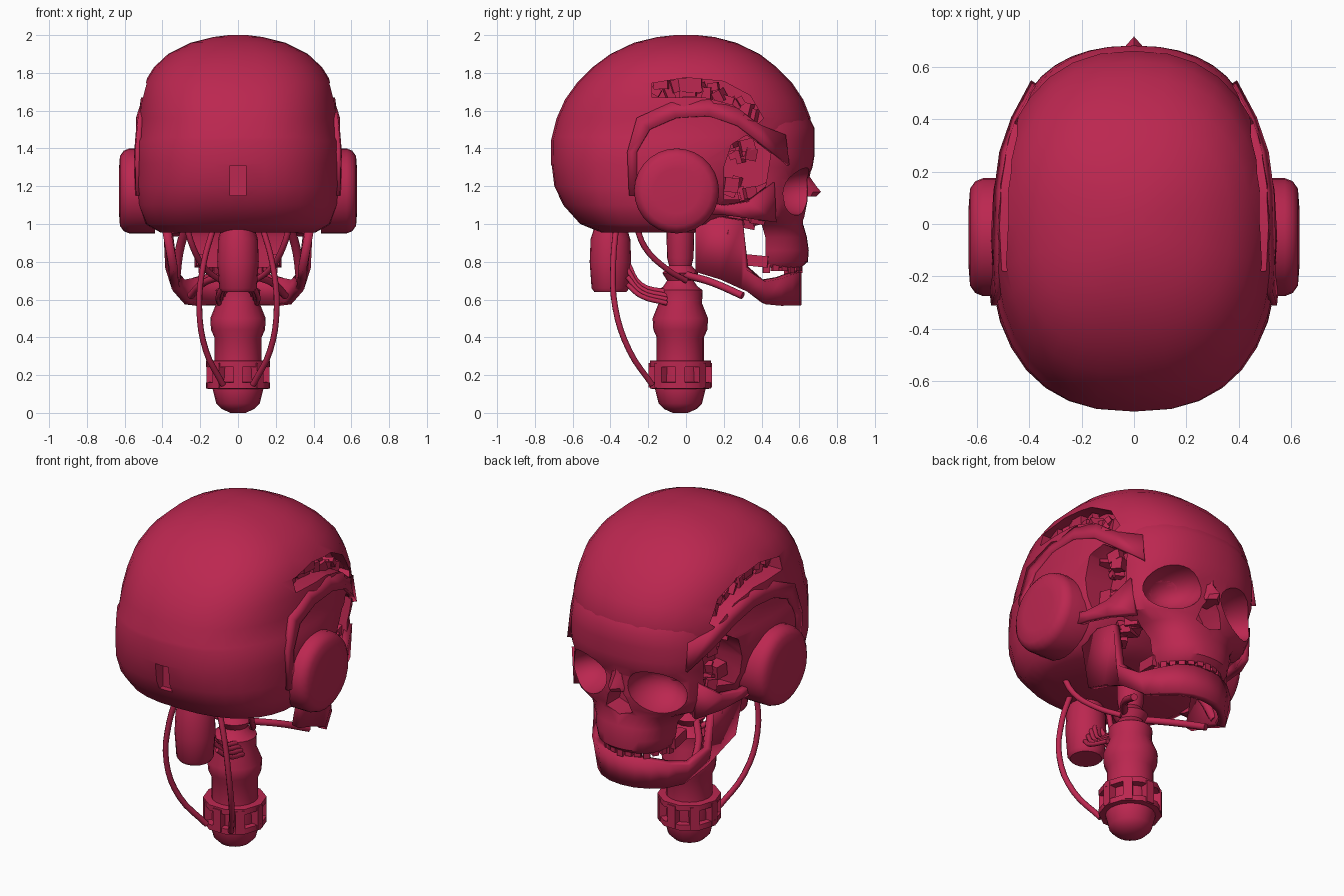
import bpy, bmesh, math, random
from mathutils import Matrix

if "Cube" in bpy.data.objects:
    bpy.data.objects.remove(bpy.data.objects["Cube"])

random.seed(4)
mat = bpy.data.materials.new("crimson")
mat.diffuse_color = (0.5, 0.02, 0.08, 1)
mat.use_nodes = True
mat.node_tree.nodes["Principled BSDF"].inputs["Base Color"].default_value = mat.diffuse_color


def mesh(name, verts, faces, mirrored=False):
    bm = bmesh.new()
    vs = [bm.verts.new(v) for v in verts]
    for f in faces:
        bm.faces.new([vs[i] for i in f])
    bmesh.ops.recalc_face_normals(bm, faces=bm.faces)
    return finish(name, bm, mirrored)


def finish(name, bm, mirrored=False):
    me = bpy.data.meshes.new(name)
    bm.to_mesh(me)
    bm.free()
    ob = bpy.data.objects.new(name, me)
    bpy.context.collection.objects.link(ob)
    me.materials.append(mat)
    if mirrored:
        ob.modifiers.new("mirror", 'MIRROR')
    return ob


def smooth(ob, angle=35):
    bpy.ops.object.select_all(action='DESELECT')
    ob.select_set(True)
    bpy.context.view_layer.objects.active = ob
    bpy.ops.object.shade_smooth_by_angle(angle=math.radians(angle))
    return ob


def loft(name, rings, mirrored=False):
    n = len(rings[0])
    faces = [(a * n + i, a * n + (i + 1) % n, (a + 1) * n + (i + 1) % n, (a + 1) * n + i)
             for a in range(len(rings) - 1) for i in range(n)]
    faces += [tuple(range(n)), tuple(range((len(rings) - 1) * n, len(rings) * n))]
    return mesh(name, [p for r in rings for p in r], faces, mirrored)


def prism(name, yz, x0, x1, mirrored=True):
    return loft(name, [[(x, y, z) for y, z in yz] for x in (x0, x1)], mirrored)


def strip(name, a, b, thick):
    n = len(a)
    ob = mesh(name, a + b, [(i, i + 1, n + i + 1, n + i) for i in range(n - 1)], True)
    m = ob.modifiers.new("solid", 'SOLIDIFY')
    m.thickness, m.offset = thick, 0
    return smooth(ob)


def boxes(name, items, mirrored=False):
    bm = bmesh.new()
    for loc, size, rot in items:
        bmesh.ops.create_cube(bm, size=1, matrix=Matrix.Translation(loc)
                              @ Matrix.Rotation(rot[0], 4, 'X') @ Matrix.Rotation(rot[1], 4, 'Z')
                              @ Matrix.Diagonal((*size, 1)))
    return finish(name, bm, mirrored)


def tube(name, pts, r):
    for s in (1, -1):
        cu = bpy.data.curves.new(name, 'CURVE')
        cu.dimensions = '3D'
        cu.bevel_depth, cu.bevel_resolution, cu.resolution_u = r, 2, 4
        cu.use_fill_caps = True
        sp = cu.splines.new('BEZIER')
        sp.bezier_points.add(len(pts) - 1)
        for bp, p in zip(sp.bezier_points, pts):
            bp.co = (p[0] * s, p[1], p[2])
            bp.handle_left_type = bp.handle_right_type = 'AUTO'
        cu.materials.append(mat)
        bpy.context.collection.objects.link(bpy.data.objects.new(name, cu))


def cut(ob, cutter):
    m = ob.modifiers.new("cut", 'BOOLEAN')
    m.operation, m.object, m.solver = 'DIFFERENCE', cutter, 'EXACT'
    bpy.context.view_layer.objects.active = ob
    bpy.ops.object.modifier_apply(modifier=m.name)


def spow(v, e):
    return math.copysign(abs(v) ** e, v)


def egg(z, yb, yf, hw, n=32):
    # rounder at the face side than at the back
    c, h, pts = (yb + yf) / 2, (yf - yb) / 2, []
    for i in range(n):
        s, k = math.sin(2 * math.pi * i / n), math.cos(2 * math.pi * i / n)
        e = .86 if s > 0 else .82
        pts.append((hw * spow(k, e), c + h * spow(s, e), z))
    return pts


def half(z, yb, yf, hw, n=18, e=.88):
    return [(hw * spow(math.cos(t), e), yb + (yf - yb) * abs(math.sin(t)) ** e, z)
            for t in (math.pi * i / n for i in range(n + 1))]


# cranium: z, back y, front y, half width
cranium = loft("cranium", [egg(*r) for r in (
    (.955, -.45, .12, .41), (1.0, -.56, .25, .49), (1.1, -.65, .38, .53), (1.2, -.70, .50, .545),
    (1.32, -.715, .56, .545), (1.44, -.715, .64, .545), (1.46, -.71, .655, .535), (1.56, -.685, .66, .53),
    (1.66, -.64, .62, .515), (1.75, -.575, .56, .495), (1.83, -.495, .48, .445), (1.9, -.40, .39, .37),
    (1.96, -.275, .265, .25), (1.99, -.15, .15, .13), (2.0, -.06, .06, .05))])

# face: brow, cheeks and upper jaw
face = loft("face", [half(*r) for r in (
    (.77, .42, .61, .19), (.80, .42, .645, .215), (.86, .42, .65, .23), (.93, .42, .64, .24), (1.0, .40, .62, .29),
    (1.04, .36, .63, .39), (1.12, .34, .645, .43), (1.24, .34, .645, .425), (1.30, .34, .67, .435),
    (1.36, .32, .68, .445), (1.44, .30, .68, .45), (1.51, .28, .68, .44), (1.56, .2, .655, .45), (1.64, .1, .61, .44))])

# openings
slot = prism("slot_cutter", [(-.18, 1.67), (.1, 1.67), (.25, 1.63), (.38, 1.53), (.41, 1.56),
                             (.34, 1.68), (.2, 1.755), (0, 1.775), (-.18, 1.745)], .36, .8)
temple = prism("temple_cutter", [(.2, 1.13), (.2, 1.3), (.24, 1.42), (.32, 1.47), (.45, 1.38), (.41, 1.13)], .33, .8)
bm = bmesh.new()
bmesh.ops.create_uvsphere(bm, u_segments=24, v_segments=14, radius=1, matrix=Matrix.Translation((.235, .63, 1.17))
                          @ Matrix.Rotation(.25, 4, 'Y') @ Matrix.Diagonal((.17, .2, .125, 1)))
eyes = finish("eye_cutter", bm, True)
nose_hole = loft("nose_cutter", [[(0, y, 1.19), (.06, y, 1.10), (.085, y, 1.02), (0, y, .99), (-.085, y, 1.02),
                                  (-.06, y, 1.10)] for y in (.5, .9)])
nape = boxes("nape_cutter", [((0, -.7, 1.23), (.085, .12, .16), (0, 0))])
for ob, cs in ((cranium, (slot, temple, eyes, nape)), (face, (slot, temple, eyes, nose_hole))):
    for c in cs:
        cut(ob, c)
    smooth(ob, 40)
for c in (slot, temple, eyes, nose_hole, nape):
    bpy.data.objects.remove(c)

# nasal bone
smooth(loft("nasal_bone", [[(-w, .57, z), (-w * .5, (y + .59) / 2 + .02, z), (0, y, z), (w * .5, (y + .59) / 2 + .02, z),
                            (w, .57, z)] for z, w, y in ((1.33, .08, .67), (1.25, .06, .655), (1.20, .065, .69),
                                                         (1.17, .075, .715), (1.145, .08, .69))]))

# raised strap over the ear, cheek arch
strip("ear_strap",
      [(.525, -.30, 1.15), (.53, -.31, 1.38), (.515, -.26, 1.56), (.50, -.08, 1.64), (.495, .12, 1.655),
       (.475, .27, 1.61), (.44, .39, 1.52), (.37, .52, 1.47)],
      [(.53, -.26, 1.15), (.535, -.26, 1.38), (.525, -.19, 1.5), (.525, -.05, 1.56), (.52, .12, 1.57),
       (.50, .27, 1.52), (.455, .40, 1.42), (.38, .54, 1.31)], .03)
strip("cheek_arch", [(.51, .06, 1.13), (.49, .20, 1.10), (.455, .33, 1.12), (.40, .46, 1.22)],
      [(.50, .06, 1.06), (.48, .20, 1.05), (.45, .33, 1.03), (.38, .47, 1.01)], .04)

# ear covers
def disc(x, r):
    return [(x, -.05 + r * math.cos(t), 1.175 + r * math.sin(t)) for t in (2 * math.pi * i / 28 for i in range(28))]
smooth(loft("ear_cover", [disc(.44, .225), disc(.575, .225), disc(.605, .213), disc(.625, .185), disc(.63, .12)], True), 50)

# lower jaw: x, y, low z, high z
jaw = ((.385, .05, .75, 1.0), (.385, .18, .71, 1.04), (.375, .30, .66, 1.02), (.365, .32, .65, .77),
       (.30, .41, .58, .70), (.235, .49, .57, .715), (.165, .545, .57, .735), (.085, .578, .57, .745),
       (0, .588, .57, .745))
strip("lower_jaw", [(x * .88, y, a) for x, y, a, b in jaw], [(x, y, b) for x, y, a, b in jaw], .045)

# teeth
teeth = []
for i in range(13):
    t = math.pi * (i + .5) / 13
    p = (.19 * math.cos(t), .40 + .2 * math.sin(t))
    teeth.append(((*p, .775 if i % 3 else .765), (.035, .035, .05), (0, t)))
    if 2 < i < 10:
        teeth.append(((p[0], p[1] - .01, .745), (.03, .03, .04), (0, t)))
boxes("teeth", teeth)

# machinery behind the openings
parts = []
def rnd(a, b):
    return random.uniform(a, b)
for i in range(16):
    y = -.16 + .034 * i
    z = 1.715 - max(0, y - .12) * .5 - max(0, y - .3) * .6
    parts.append(((.405 - max(0, y - .2) * .25, y, z + rnd(-.025, .025)),
                  [rnd(.03, .09) for _ in range(3)], (rnd(-.6, .6), rnd(-.5, .5))))
for i in range(14):
    parts.append(((rnd(.34, .40), rnd(.22, .40), rnd(1.15, 1.42)),
                  [rnd(.03, .08) for _ in range(3)], (rnd(-.4, .4), rnd(-.5, .5))))
for i in range(6):
    parts.append(((rnd(.28, .35), rnd(.2, .42), rnd(.96, 1.04)),
                  [rnd(.04, .1) for _ in range(3)], (rnd(-.4, .4), rnd(-.5, .5))))
boxes("machinery", parts, True)
boxes("molar_block", [((.20, .37, .805), (.05, .13, .06), (-.1, -.1))], True)

# neck column, stem and rear canister
def turned(name, y, prof, n=20):
    return smooth(loft(name, [[(r * math.cos(2 * math.pi * i / n), y + r * math.sin(2 * math.pi * i / n), z)
                               for i in range(n)] for z, r in prof]), 40)
turned("neck", -.03, ((0, .04), (.02, .085), (.05, .115), (.13, .135), (.27, .125), (.40, .125), (.44, .143),
                      (.50, .147), (.58, .115), (.65, .118), (.67, .09), (.70, .07), (.74, .095), (.78, .06),
                      (.82, .07), (1.0, .075)))
turned("rear_canister", -.40, ((.64, .085), (.66, .10), (.80, .11), (.92, .105), (1.0, .08)))

# clamp around the neck base
for z in (.145, .26):
    turned("clamp_ring", -.03, ((z - .018, .155), (z - .016, .17), (z + .016, .17), (z + .018, .155)), 10)
posts = []
for i in range(8):
    t = 2 * math.pi * i / 8
    posts.append(((.145 * math.cos(t), -.03 + .145 * math.sin(t), .2), (.045, .05, .13), (0, t)))
boxes("clamp_posts", posts)

# cables and rods
tube("long_cable", [(.13, -.37, .98), (.18, -.385, .80), (.205, -.375, .56), (.17, -.30, .33), (.08, -.18, .15)], .016)
tube("side_cable", [(.28, -.27, 1.02), (.24, -.22, .88), (.17, -.10, .76), (.09, .0, .70)], .016)
for k in range(4):
    tube("neck_wire", [(.02 + .02 * k, -.31, .80 - .04 * k), (.045 + .02 * k, -.24, .68 - .02 * k),
                       (.07 + .01 * k, -.10, .64 - .02 * k)], .013)
tube("jaw_rod", [(.07, .0, .73), (.18, .14, .69), (.25, .30, .62)], .02)
tube("jaw_piston", [(.27, .1, 1.0), (.31, .2, .86), (.33, .28, .7)], .025)
